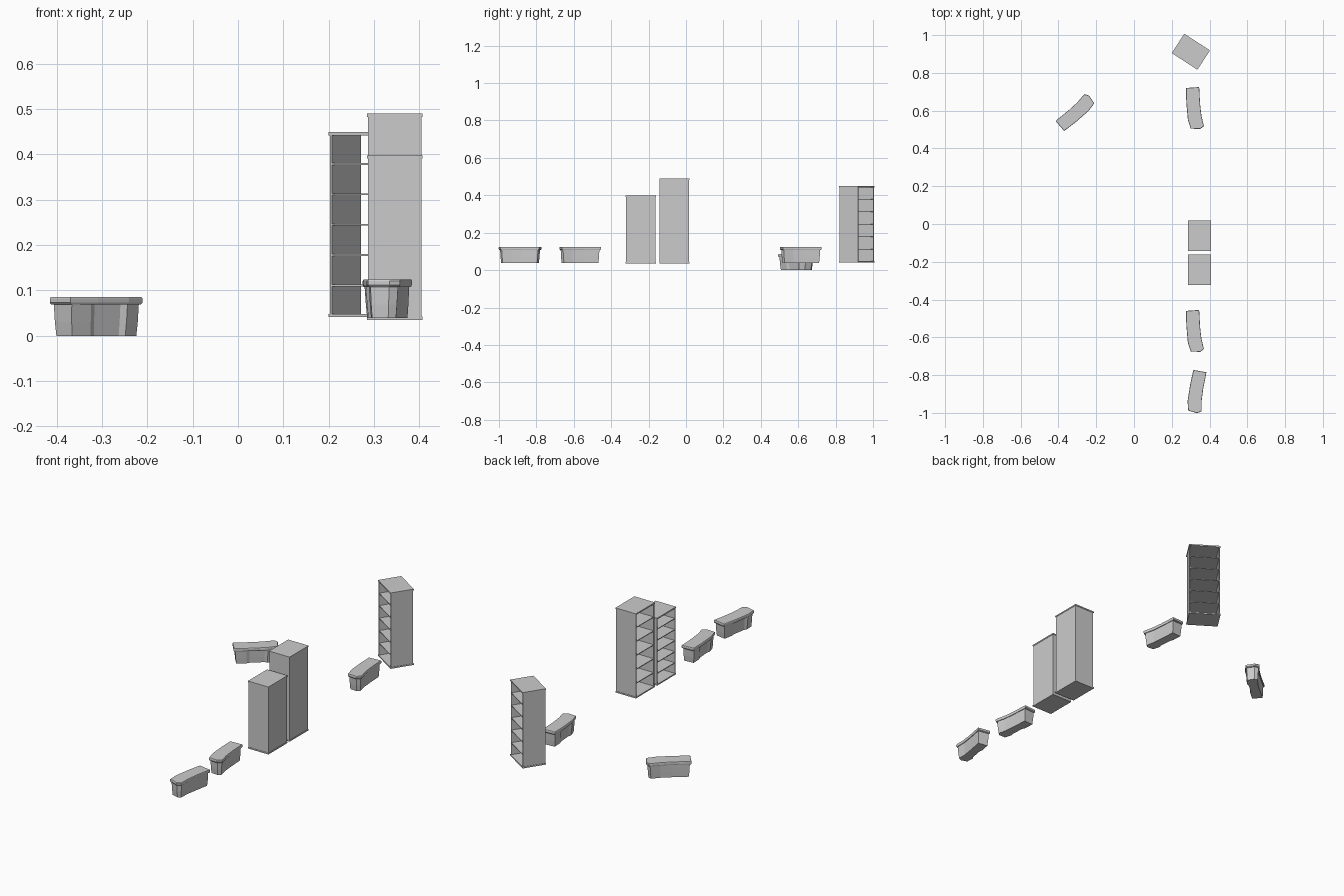
import bpy, bmesh, math
from mathutils import Matrix, Vector

if "Cube" in bpy.data.objects:
    bpy.data.objects.remove(bpy.data.objects["Cube"])


def make_object(name, bm, loc, angle):
    bmesh.ops.recalc_face_normals(bm, faces=bm.faces)
    me = bpy.data.meshes.new(name)
    bm.to_mesh(me)
    bm.free()
    ob = bpy.data.objects.new(name, me)
    ob.location = loc
    ob.rotation_euler = (0, 0, math.radians(angle))
    bpy.context.collection.objects.link(ob)
    return ob


def add_box(bm, x0, x1, y0, y1, z0, z1):
    m = Matrix.Translation(((x0 + x1) / 2, (y0 + y1) / 2, (z0 + z1) / 2)) \
        @ Matrix.Diagonal((x1 - x0, y1 - y0, z1 - z0, 1))
    bmesh.ops.create_cube(bm, size=1, matrix=m)


def add_loft(bm, levels, outline):
    # closed solid through scaled copies of one outline: (z, scale x, scale y)
    rings = [[bm.verts.new((x * sx, y * sy, z)) for x, y in outline]
             for z, sx, sy in levels]
    n = len(outline)
    for a, b in zip(rings, rings[1:]):
        for i in range(n):
            j = (i + 1) % n
            bm.faces.new((a[i], a[j], b[j], b[i]))
    bm.faces.new(rings[0][::-1])
    bm.faces.new(rings[-1])


def shelf_unit(name, loc, height, angle=0, back=True, w=0.162, d=0.122):
    t = 0.005
    hx, hy = d / 2, w / 2
    # side walls
    bm = bmesh.new()
    for s in (-1, 1):
        y0, y1 = sorted((s * hy * 0.97, s * (hy * 0.97 - t)))
        add_box(bm, -hx + 0.002, hx - 0.002, y0, y1, 0.002, height - 0.002)
    make_object(name + "_sides", bm, loc, angle)
    # top and bottom boards
    bm = bmesh.new()
    add_box(bm, -hx, hx, -hy, hy, 0, 0.007)
    add_box(bm, -hx, hx, -hy, hy, height - 0.007, height)
    make_object(name + "_top_and_base", bm, loc, angle)
    # five inner shelves
    bm = bmesh.new()
    for i in range(1, 6):
        z = 0.003 + (height - 0.006) * i / 6
        add_box(bm, -hx + 0.003, hx - 0.003, -hy + 0.006, hy - 0.006,
                z - 0.002, z + 0.002)
    make_object(name + "_shelves", bm, loc, angle)
    # back panel
    if back:
        bm = bmesh.new()
        add_box(bm, hx - 0.006, hx - 0.002, -hy * 0.96, hy * 0.96,
                0.003, height - 0.003)
        make_object(name + "_back", bm, loc, angle)


# slightly bent outline shared by the counters
TOP = [(-.047, .107), (.023, .112), (.028, .02), (.035, -.04), (.048, -.095),
       (.028, -.11), (-.022, -.108), (-.037, -.06), (-.045, .03)]
# body outline with a shallow recess in one long side
BODY = [(-.043, .1), (.019, .104), (.024, .02), (.030, -.04), (.042, -.09),
        (.025, -.103), (-.018, -.101), (-.032, -.06), (-.026, -.045),
        (-.032, .03), (-.04, .045)]


def counter(name, loc, angle):
    bm = bmesh.new()
    add_loft(bm, [(0, .86, .95), (.03, .93, .98), (.071, 1, 1)], BODY)
    make_object(name + "_body", bm, loc, angle)
    bm = bmesh.new()
    add_loft(bm, [(.069, .96, .97), (.073, 1, 1), (.082, 1, 1),
                  (.085, .96, .985)], TOP)
    make_object(name + "_top", bm, loc, angle)


# shelf units
shelf_unit("tall_shelf", (0.346, -0.062, 0.035), 0.455)
shelf_unit("short_shelf", (0.346, -0.242, 0.035), 0.363)
shelf_unit("corner_shelf", (0.301, 0.912, 0.041), 0.408, 57, back=False)

# low counters
counter("row_counter_a", (0.322, 0.613, 0.039), 0)
counter("row_counter_b", (0.322, -0.567, 0.039), 0)
counter("row_counter_c", (0.334, -0.888, 0.039), -14)
counter("separate_counter", (-0.311, 0.593, 0.0), 126)
